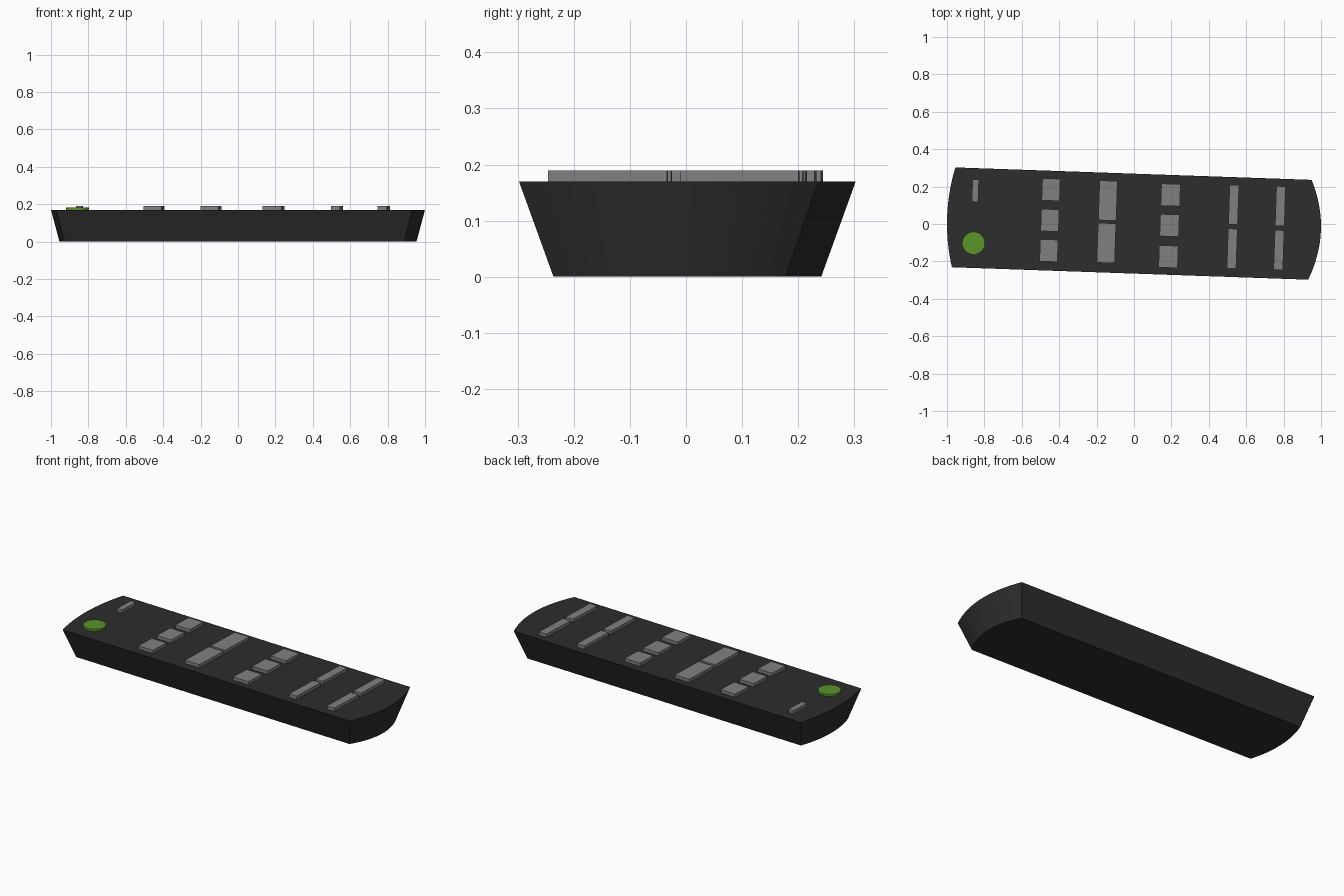
import bpy, bmesh, math
from mathutils import Matrix

if "Cube" in bpy.data.objects:
    bpy.data.objects.remove(bpy.data.objects["Cube"])

TURN = Matrix.Rotation(math.radians(-2), 4, 'Z')  # the whole remote lies slightly askew
TOP = 0.17


def material(name, colour):
    m = bpy.data.materials.new(name)
    m.use_nodes = True
    m.diffuse_color = (*colour, 1)
    bsdf = next(n for n in m.node_tree.nodes if n.type == 'BSDF_PRINCIPLED')
    bsdf.inputs["Base Color"].default_value = (*colour, 1)
    return m


black = material("black plastic", (0.026, 0.026, 0.026))
grey = material("grey rubber", (0.216, 0.216, 0.216))
green = material("green rubber", (0.10, 0.30, 0.022))


def loft(name, lower, upper, z0, z1, mat):
    """Closed solid between two matching outlines."""
    bm = bmesh.new()
    a = [bm.verts.new((x, y, z0)) for x, y in lower]
    b = [bm.verts.new((x, y, z1)) for x, y in upper]
    bm.faces.new(a[::-1])
    bm.faces.new(b)
    n = len(a)
    for i in range(n):
        j = (i + 1) % n
        bm.faces.new((a[i], a[j], b[j], b[i]))
    bm.transform(TURN)
    mesh = bpy.data.meshes.new(name)
    bm.to_mesh(mesh)
    bm.free()
    mesh.materials.append(mat)
    obj = bpy.data.objects.new(name, mesh)
    bpy.context.collection.objects.link(obj)
    return obj


def body_outline(half_x, half_y, steps=16):
    """Rectangle with a bowed end on each side, counter-clockwise."""
    pts = []
    for side, bulge in ((1, 0.059), (-1, 0.035)):
        for i in range(steps + 1):
            t = -1 + 2 * i / steps
            pts.append((-0.012 + side * (half_x + bulge * (1 - t * t)), side * t * half_y + 0.002))
    return pts


def box_outline(x, y, w, d):
    return [(x + sx * w / 2, y + sy * d / 2) for sx, sy in ((-1, -1), (1, -1), (1, 1), (-1, 1))]


# Body, tapering towards its base
body = loft("body", body_outline(0.908, 0.207), body_outline(0.953, 0.267), 0, TOP, black)

# Button columns: x, width, depth, y centres
columns = [
    (-0.854, 0.034, 0.12, [0.149]),
    (-0.45, 0.096, 0.118, [0.168, 0.004, -0.158]),
    (-0.144, 0.096, 0.212, [0.12, -0.107]),
    (0.19, 0.102, 0.118, [0.162, -0.001, -0.168]),
    (0.529, 0.05, 0.212, [0.121, -0.113]),
    (0.779, 0.05, 0.212, [0.123, -0.112]),
]
for c, (x, w, d, ys) in enumerate(columns, 1):
    for r, y in enumerate(ys, 1):
        rect = box_outline(x, y, w, d)
        loft(f"button_{c}_{r}", rect, rect, TOP - 0.01, 0.189, grey)

# Round power button
disc = [(-0.854 + 0.061 * math.cos(i * math.tau / 32), -0.132 + 0.061 * math.sin(i * math.tau / 32))
        for i in range(32)]
power = loft("power_button", disc, disc, TOP - 0.01, 0.182, green)

# Smooth the curved walls, keep the rims crisp
for obj in (body, power):
    bpy.ops.object.select_all(action='DESELECT')
    obj.select_set(True)
    bpy.context.view_layer.objects.active = obj
    bpy.ops.object.shade_smooth_by_angle(angle=math.radians(30))
